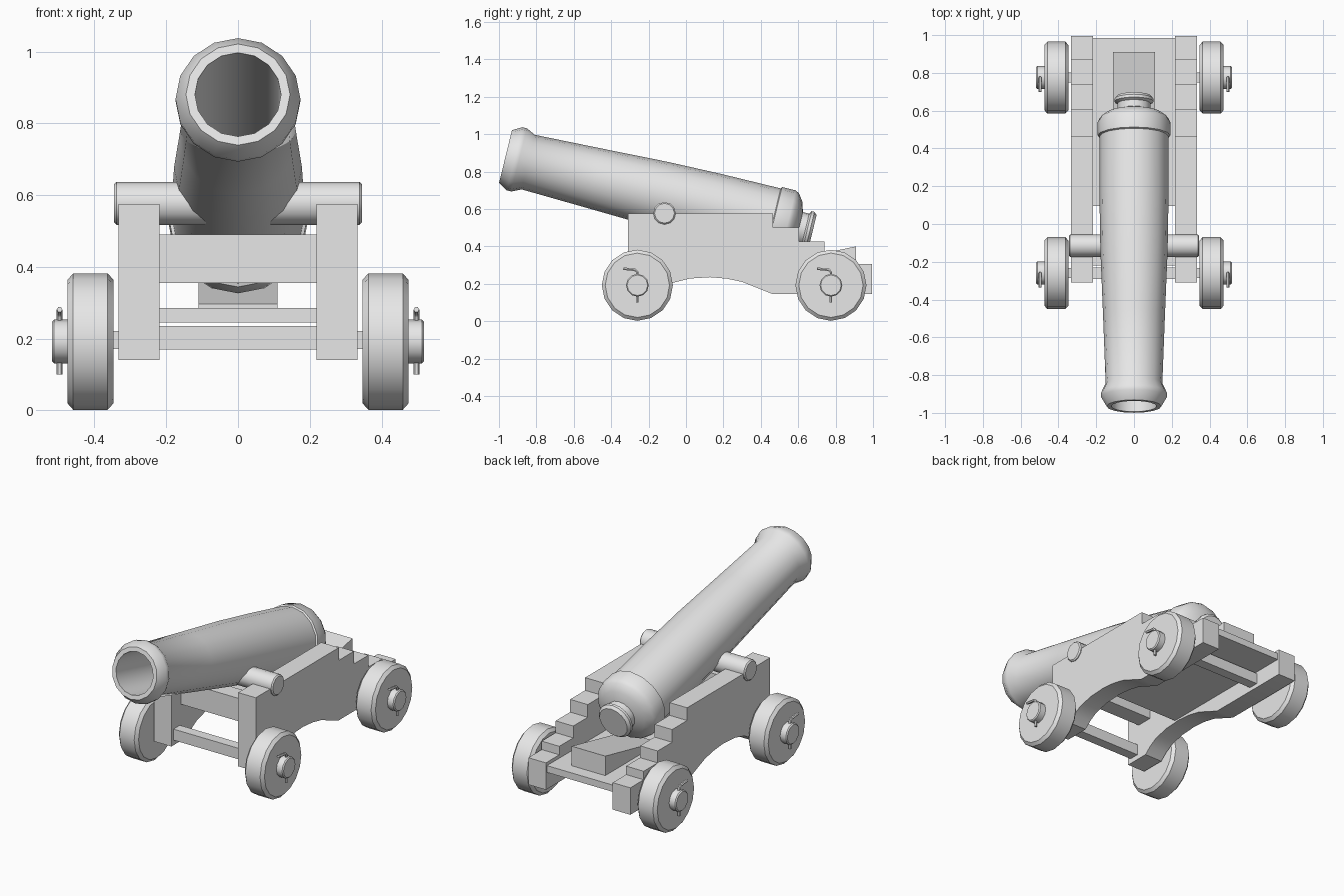
import bpy, bmesh
from math import sin, cos, pi, radians
from mathutils import Matrix, Vector

cube = bpy.data.objects.get("Cube")
if cube:
    bpy.data.objects.remove(cube, do_unlink=True)

GREY = (0.8, 0.8, 0.8, 1)
mat = bpy.data.materials.new("plain_grey")
mat.use_nodes = True
mat.diffuse_color = GREY
mat.node_tree.nodes["Principled BSDF"].inputs["Base Color"].default_value = GREY


def finish(name, bm, matrix=Matrix(), angle=35):
    """Turn a bmesh into a shaded object."""
    bmesh.ops.remove_doubles(bm, verts=bm.verts, dist=1e-5)
    bm.transform(matrix)
    bmesh.ops.recalc_face_normals(bm, faces=bm.faces)
    mesh = bpy.data.meshes.new(name)
    bm.to_mesh(mesh)
    bm.free()
    mesh.materials.append(mat)
    ob = bpy.data.objects.new(name, mesh)
    bpy.context.collection.objects.link(ob)
    bpy.ops.object.select_all(action='DESELECT')
    ob.select_set(True)
    bpy.context.view_layer.objects.active = ob
    bpy.ops.object.shade_smooth_by_angle(angle=radians(angle))
    return ob


def lathe(name, profile, sides, matrix):
    """Spin (distance, radius) points about local z."""
    bm = bmesh.new()
    rings = [[bm.verts.new((r * cos(2 * pi * i / sides), r * sin(2 * pi * i / sides), t))
              for i in range(sides)] for t, r in profile]
    for a, b in zip(rings, rings[1:]):
        for i in range(sides):
            j = (i + 1) % sides
            bm.faces.new((a[i], a[j], b[j], b[i]))
    return finish(name, bm, matrix)


def prism(name, outline, x0, x1):
    """Extrude a (y, z) outline from x0 to x1."""
    bm = bmesh.new()
    face = bm.faces.new([bm.verts.new((x0, y, z)) for y, z in outline])
    new = bmesh.ops.extrude_face_region(bm, geom=[face])["geom"]
    bmesh.ops.translate(bm, vec=(x1 - x0, 0, 0),
                        verts=[v for v in new if isinstance(v, bmesh.types.BMVert)])
    return finish(name, bm)


def bar(name, half_width, y0, y1, z0, z1):
    return prism(name, [(y0, z0), (y1, z0), (y1, z1), (y0, z1)], -half_width, half_width)


def tube(name, points, radius):
    """Round wire along a path."""
    curve = bpy.data.curves.new(name, 'CURVE')
    curve.dimensions = '3D'
    curve.bevel_depth = radius
    curve.bevel_resolution = 1
    curve.use_fill_caps = True
    spline = curve.splines.new('POLY')
    spline.points.add(len(points) - 1)
    for p, co in zip(spline.points, points):
        p.co = (*co, 1)
    curve.materials.append(mat)
    ob = bpy.data.objects.new(name, curve)
    bpy.context.collection.objects.link(ob)
    bpy.ops.object.select_all(action='DESELECT')
    ob.select_set(True)
    bpy.context.view_layer.objects.active = ob
    bpy.ops.object.convert(target='MESH')
    bpy.ops.object.shade_smooth_by_angle(angle=radians(50))


# Barrel: bore, flared muzzle, tapered body, breech band, rear knob
barrel_profile = [
    (1.2, 0), (1.2, 0.12), (0, 0.12), (0, 0.145), (0.05, 0.174), (0.075, 0.174),
    (0.125, 0.15), (0.5, 0.164), (0.85, 0.178), (1.15, 0.183), (1.47, 0.183),
    (1.475, 0.192), (1.55, 0.192), (1.572, 0.18), (1.6, 0.14), (1.615, 0.088),
    (1.65, 0.088), (1.66, 0.104), (1.675, 0.104), (1.69, 0.09), (1.69, 0)]
tilt = Matrix.Rotation(-radians(90 + 13.7), 4, 'X')
lathe("barrel", barrel_profile, 16, Matrix.Translation((0, -0.965, 0.88)) @ tilt)

# Trunnion through the barrel
across = Matrix.Rotation(pi / 2, 4, 'Y')
lathe("trunnion", [(-0.345, 0), (-0.345, 0.053), (-0.338, 0.06), (0.338, 0.06),
                   (0.345, 0.053), (0.345, 0)], 12,
      Matrix.Translation((0, -0.115, 0.577)) @ across)

# Stepped carriage cheeks with an arched underside
cheek = [(-0.31, 0.14), (-0.16, 0.14), (-0.12, 0.175), (-0.07, 0.205), (0.02, 0.228),
         (0.13, 0.235), (0.22, 0.227), (0.3, 0.21), (0.38, 0.178), (0.46, 0.146),
         (0.995, 0.146), (0.995, 0.305), (0.87, 0.305), (0.87, 0.355), (0.74, 0.355),
         (0.74, 0.425), (0.605, 0.425), (0.605, 0.5), (0.465, 0.5), (0.465, 0.575),
         (-0.31, 0.575)]
for side, s in (("left", 1), ("right", -1)):
    prism(side + "_cheek", cheek, s * 0.218, s * 0.333)

# Cross members, bed and elevating wedge
bar("front_transom", 0.22, -0.22, -0.12, 0.355, 0.49)
bar("bed_plate", 0.22, 0.095, 0.985, 0.245, 0.285)
prism("elevating_wedge", [(0.42, 0.285), (0.91, 0.285), (0.91, 0.4), (0.42, 0.297)],
      -0.11, 0.11)

# Axles, wheels, hubs and bent linch pins
wheel = [(0.347, 0), (0.347, 0.172), (0.363, 0.19), (0.459, 0.19), (0.475, 0.172), (0.475, 0)]
hub = [(0.47, 0), (0.47, 0.061), (0.512, 0.061), (0.518, 0.055), (0.518, 0)]
for end, y in (("front", -0.26), ("rear", 0.775)):
    bar(end + "_axle_beam", 0.22, y - 0.03, y + 0.03, 0.17, 0.235)
    bar(end + "_axle", 0.36, y - 0.027, y + 0.027, 0.172, 0.222)
    for side, s in (("left", 1), ("right", -1)):
        name = f"{end}_{side}_"
        place = Matrix.Translation((0, y, 0.192)) @ Matrix.Rotation(s * pi / 2, 4, 'Y')
        lathe(name + "wheel", wheel, 16, place)
        lathe(name + "hub", hub, 12, place)
        x = s * 0.497
        tube(name + "linch_pin", [(x, y, 0.1), (x, y, 0.262), (x, y - 0.012, 0.274),
                                  (x, y - 0.075, 0.281)], 0.008)
